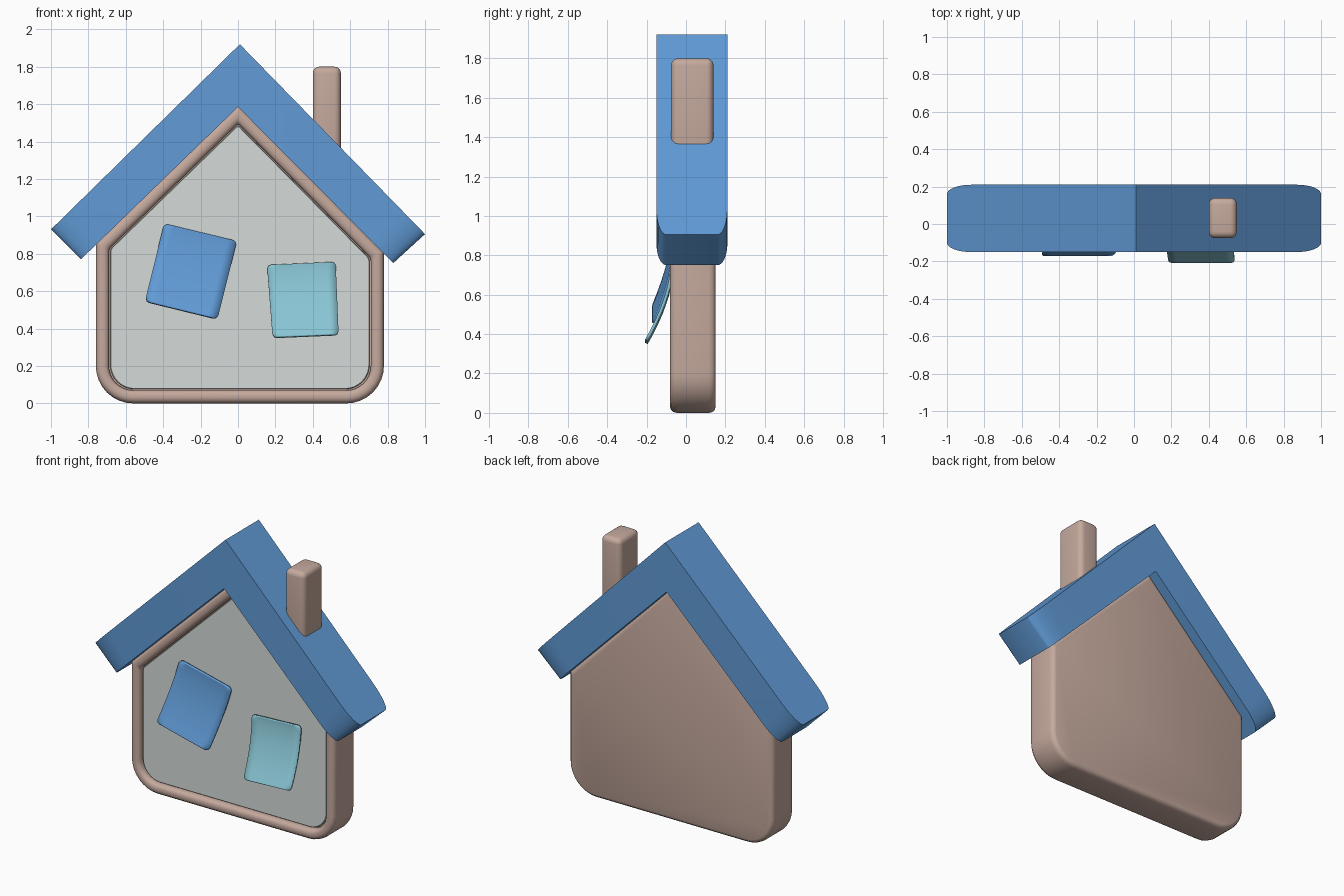
import bpy, bmesh, math
from mathutils import Vector

if "Cube" in bpy.data.objects:
    bpy.data.objects.remove(bpy.data.objects["Cube"])


def material(name, rgb):
    m = bpy.data.materials.new(name)
    m.diffuse_color = (*rgb, 1)
    m.use_nodes = True
    m.node_tree.nodes["Principled BSDF"].inputs["Base Color"].default_value = m.diffuse_color
    return m


PINK = material("warm_clay", (0.56, 0.40, 0.34))
BLUE = material("blue", (0.12, 0.33, 0.68))
TEAL = material("teal", (0.25, 0.56, 0.66))
PALE = material("pale_grey", (0.66, 0.71, 0.69))


def finish(bm, name, mat, angle=35):
    bmesh.ops.recalc_face_normals(bm, faces=bm.faces)
    me = bpy.data.meshes.new(name)
    bm.to_mesh(me)
    bm.free()
    ob = bpy.data.objects.new(name, me)
    bpy.context.collection.objects.link(ob)
    me.materials.append(mat)
    bpy.ops.object.select_all(action='DESELECT')
    ob.select_set(True)
    bpy.context.view_layer.objects.active = ob
    bpy.ops.object.shade_smooth_by_angle(angle=math.radians(angle))
    return ob


def rounded(corners, segs=8):
    """Closed outline with each (x, z, radius) corner turned into an arc."""
    out = []
    n = len(corners)
    for i, (x, z, r) in enumerate(corners):
        p = Vector((x, z))
        u = (Vector(corners[i - 1][:2]) - p).normalized()
        v = (Vector(corners[(i + 1) % n][:2]) - p).normalized()
        half = u.angle(v) / 2
        t, w = r / math.tan(half), math.sin(half)
        for k in range(segs + 1):
            s = k / segs
            a, b, c = (1 - s) ** 2, 2 * s * (1 - s) * w, s * s
            out.append((a * (p + u * t) + b * p + c * (p + v * t)) / (a + b + c))
    return out


def loft(name, rings, mat):
    """Join equal-length rings of 3D points and cap both ends."""
    bm = bmesh.new()
    loops = [[bm.verts.new(p) for p in ring] for ring in rings]
    n = len(loops[0])
    for a, b in zip(loops, loops[1:]):
        for i in range(n):
            j = (i + 1) % n
            bm.faces.new((a[i], a[j], b[j], b[i]))
    bm.faces.new(loops[0])
    bm.faces.new(loops[-1])
    return finish(bm, name, mat)


# House body with a rounded front rim around a recess
outer = rounded([(0, 1.6, .01), (-.76, .858, .01), (-.76, 0, .2), (.78, 0, .2), (.78, .81, .01)])
inner = rounded([(0, 1.495, .01), (-.69, .825, .04), (-.69, .07, .13), (.71, .07, .13), (.71, .775, .04)])
steps = [(.4, .15), (.2, .145), (.06, .134), (0, .115), (0, -.045), (.06, -.063), (.2, -.075),
         (.4, -.08), (.65, -.08), (.85, -.075), (.96, -.065), (1, -.055), (1, -.03)]
loft("house_body", [[(p.x, y, p.y) for p in (a.lerp(b, f) for a, b in zip(outer, inner))]
                    for f, y in steps], PINK)

# Pale board set in the recess
mid = Vector((.01, .7))
loft("front_board", [[(q.x, y, q.y) for q in (mid + (p - mid) * s for p in inner)]
                     for s, y in [(.99, -.02), (.99, -.046), (.985, -.05)]], PALE)

# Chevron roof with rounded ends in plan
bm = bmesh.new()
for side in (0, 1):
    top0, low0 = Vector((.01, 1.92)), Vector((0, 1.585))
    top1 = Vector(((-1, .93), (1, .905))[side])
    low1 = Vector(((-.84, .77), (.83, .75))[side])
    plan = [(0, -.15)]
    arc = [k / 8 * math.pi / 2 for k in range(9)]
    plan += [(.87 + .13 * math.sin(a), -.10 - .05 * math.cos(a)) for a in arc]
    plan += [(.87 + .13 * math.cos(a), .16 + .05 * math.sin(a)) for a in arc]
    plan += [(0, .21)]
    rows = []
    for p0, p1 in ((top0, top1), (low0, low1)):
        rows.append([bm.verts.new((q.x, y, q.y)) for q, y in ((p0.lerp(p1, t), y) for t, y in plan)])
    for row in rows:
        bm.faces.new(row)
    for i in range(len(plan) - 1):
        bm.faces.new((rows[0][i], rows[0][i + 1], rows[1][i + 1], rows[1][i]))
bmesh.ops.remove_doubles(bm, verts=bm.verts, dist=1e-4)
finish(bm, "roof", BLUE)

# Chimney
bm = bmesh.new()
bmesh.ops.create_cube(bm, size=1)
for v in bm.verts:
    v.co = Vector((.475 + v.co.x * .15, .032 + v.co.y * .215, 1.53 + v.co.z * .54))
bmesh.ops.bevel(bm, geom=bm.edges[:], offset=.035, segments=5, profile=.5, affect='EDGES')
finish(bm, "chimney", PINK)


def note(name, corners, top_y, bottom_y, mat, r=.06, n=14):
    """Paper note curling forward; corners run top-left, top-right, bottom-right, bottom-left."""
    tl, tr, br, bl = map(Vector, corners)
    bm = bmesh.new()
    rows = []
    for i in range(n + 1):
        v = (1 - math.cos(math.pi * i / n)) / 2
        d = max(0, r - min(v, 1 - v))
        cut = r - math.sqrt(max(0, r * r - d * d))
        row = []
        for j in range(9):
            u = cut + (1 - 2 * cut) * j / 8
            p = tl.lerp(tr, u).lerp(bl.lerp(br, u), v)
            row.append(bm.verts.new((p.x, top_y + (bottom_y - top_y) * v ** 1.7, p.y)))
        rows.append(row)
    for a, b in zip(rows, rows[1:]):
        for j in range(8):
            bm.faces.new((a[j], a[j + 1], b[j + 1], b[j]))
    ob = finish(bm, name, mat)
    mod = ob.modifiers.new("thickness", 'SOLIDIFY')
    mod.thickness, mod.offset = .016, 0


# Two notes on the board
note("left_note", [(-.395, .962), (-.005, .868), (-.11, .45), (-.498, .545)], -.06, -.165, BLUE)
note("right_note", [(.155, .74), (.522, .757), (.538, .367), (.185, .352)], -.07, -.202, TEAL)
